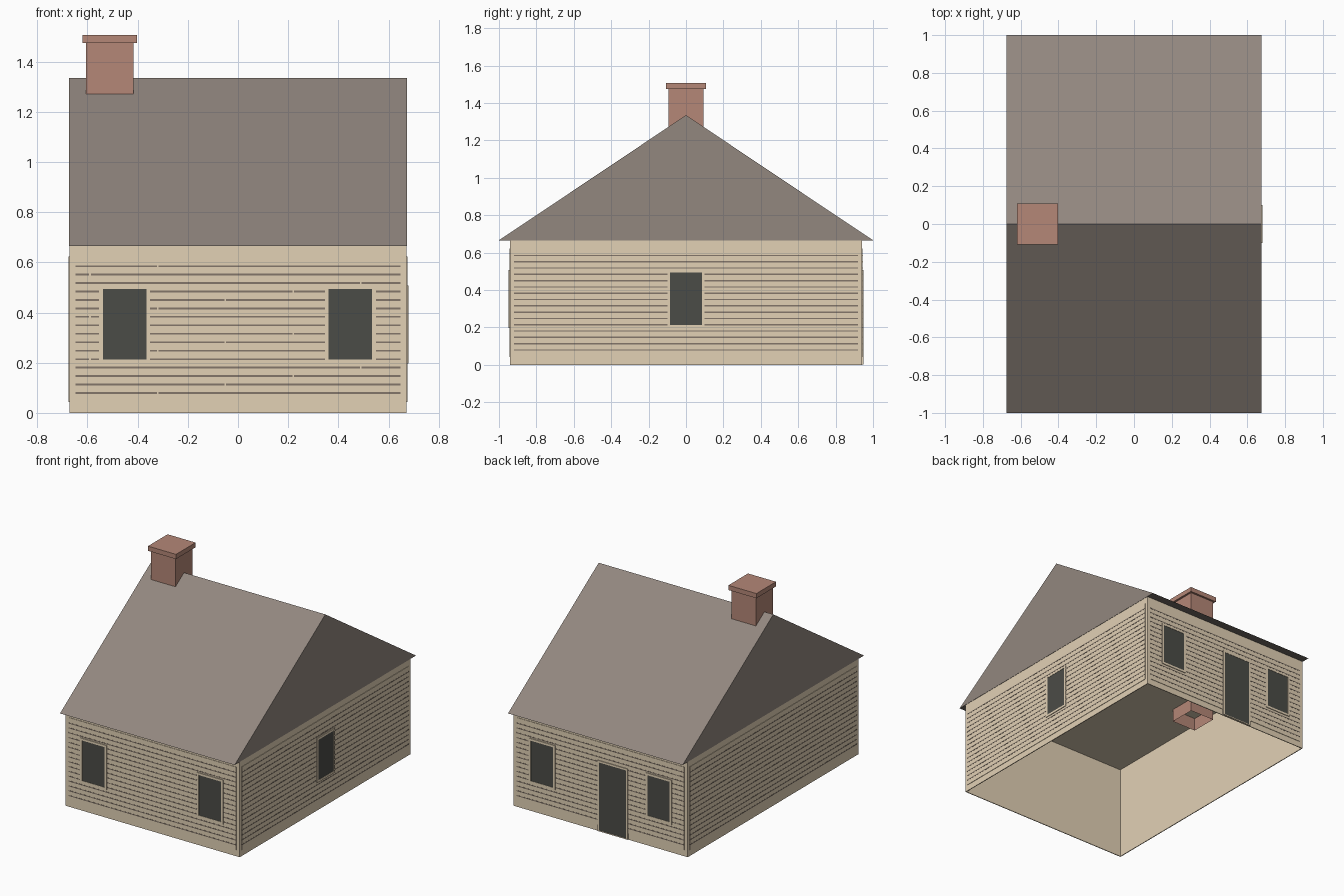
import bpy
import bmesh
from mathutils import Vector

cube = bpy.data.objects.get("Cube")
if cube:
    bpy.data.objects.remove(cube, do_unlink=True)


def material(name, hex_code):
    channels = [int(hex_code[i:i + 2], 16) / 255 for i in (0, 2, 4)]
    colour = [c / 12.92 if c <= 0.04045 else ((c + 0.055) / 1.055) ** 2.4 for c in channels] + [1]
    mat = bpy.data.materials.new(name)
    mat.use_nodes = True
    mat.diffuse_color = colour
    node = next(n for n in mat.node_tree.nodes if n.type == 'BSDF_PRINCIPLED')
    node.inputs["Base Color"].default_value = colour
    node.inputs["Roughness"].default_value = 0.9
    return mat


BEIGE = material("beige_siding", "e2d1b5")
CEILING = material("tan_ceiling", "d4c5af")
GROOVE = material("brown_groove", "83766a")
ROOF = material("grey_brown_roof", "92877f")
SOFFIT = material("dark_soffit", "6f6964")
BRICK = material("brick_red", "b58777")
GLASS = material("dark_opening", "4b4c47")


def add_object(name, bm, *mats):
    bmesh.ops.recalc_face_normals(bm, faces=bm.faces)
    mesh = bpy.data.meshes.new(name)
    bm.to_mesh(mesh)
    bm.free()
    for mat in mats:
        mesh.materials.append(mat)
    obj = bpy.data.objects.new(name, mesh)
    bpy.context.collection.objects.link(obj)
    return obj


def add_box(bm, low, high):
    low, high = Vector(low), Vector(high)
    verts = bmesh.ops.create_cube(bm, size=1)["verts"]
    for v in verts:
        v.co = (low + high) / 2 + v.co * (high - low)


def add_tube(bm, low, high):
    """Box without its top and bottom."""
    add_box(bm, low, high)
    bm.normal_update()
    caps = [f for f in bm.faces if abs(f.normal.z) > 0.9]
    bmesh.ops.delete(bm, geom=caps, context='FACES')


WX, WY, EAVE, RIDGE = 0.672, 0.941, 0.666, 1.335
SIDES = {"front": ("y", -1), "back": ("y", 1), "right": ("x", 1), "left": ("x", -1)}


def plate(bm, side, u, z, depth):
    """Thin box lying on one outer wall, sticking out by depth."""
    axis, sign = SIDES[side]
    wall = WY if axis == "y" else WX
    near, far = sorted((sign * wall, sign * (wall + depth)))
    if axis == "y":
        add_box(bm, (u[0], near, z[0]), (u[1], far, z[1]))
    else:
        add_box(bm, (near, u[0], z[0]), (far, u[1], z[1]))


# Walls: an open shell with a little thickness
bm = bmesh.new()
add_tube(bm, (-WX, -WY, 0), (WX, WY, EAVE))
walls = add_object("walls", bm, BEIGE)
walls.modifiers.new("thickness", 'SOLIDIFY').thickness = 0.008

# Roof: closed gable prism with a darker underside at the eaves
bm = bmesh.new()
ends = [[bm.verts.new((x, y, z)) for y, z in ((-1, EAVE), (1, EAVE), (0, RIDGE))]
        for x in (-0.674, 0.674)]
for end in ends:
    bm.faces.new(end)
for i in range(3):
    j = (i + 1) % 3
    face = bm.faces.new((ends[0][i], ends[0][j], ends[1][j], ends[1][i]))
    face.material_index = int(i == 0)
add_object("roof", bm, ROOF, SOFFIT)

# Ceiling inside the walls
bm = bmesh.new()
add_box(bm, (-WX + 0.008, -WY + 0.008, EAVE - 0.005), (WX - 0.008, WY - 0.008, EAVE - 0.001))
add_object("ceiling", bm, CEILING)

# Siding panels and the grooves between boards; long walls have staggered joints
ROWS, PITCH, TOP = 16, 0.0337, 0.585
JOINTS = (-0.32, -0.59, 0.49, 0.22, -0.05)
for side, (axis, sign) in SIDES.items():
    half = 0.647 if axis == "y" else 0.92
    panel, grooves = bmesh.new(), bmesh.new()
    plate(panel, side, (-half, half), (0.043, 0.623), 0.003)
    for row in range(ROWS):
        z = TOP - row * PITCH
        spans = [(-half, half)]
        if axis == "y":
            joint = JOINTS[row % len(JOINTS)]
            spans = [(-half, joint - 0.003), (joint + 0.003, half)]
        for u in spans:
            plate(grooves, side, u, (z - 0.0035, z + 0.0035), 0.004)
    add_object(side + "_siding", panel, BEIGE)
    add_object(side + "_siding_grooves", grooves, GROOVE)


# Windows and door: raised trim bars around a slightly recessed dark pane
def opening(name, side, centre, width, z0, z1, border, sill):
    trim, pane = bmesh.new(), bmesh.new()
    u0, u1 = centre - width / 2, centre + width / 2
    inner0, inner1, low, high = u0 + border, u1 - border, z0 + sill, z1 - border
    plate(trim, side, (u0, inner0), (z0, z1), 0.008)
    plate(trim, side, (inner1, u1), (z0, z1), 0.008)
    plate(trim, side, (inner0, inner1), (high, z1), 0.008)
    plate(trim, side, (inner0, inner1), (z0, low), 0.008)
    plate(pane, side, (inner0, inner1), (low, high), 0.006)
    add_object(name + "_trim", trim, BEIGE)
    add_object(name + "_pane", pane, GLASS)


for side in ("front", "back"):
    for label, x in (("left", 0.448), ("right", -0.452)):
        opening(f"{side}_{label}_window", side, x, 0.203, 0.197, 0.508, 0.015, 0.015)
opening("gable_window", "right", 0, 0.2, 0.197, 0.508, 0.015, 0.015)
opening("back_door", "back", -0.097, 0.235, 0.002, 0.495, 0.013, 0.006)

# Chimney: open shaft running through the roof, with a wider cap
CX = -0.511
bm = bmesh.new()
add_tube(bm, (CX - 0.094, -0.094, 0.57), (CX + 0.094, 0.094, 1.478))
add_object("chimney_shaft", bm, BRICK)
bm = bmesh.new()
add_box(bm, (CX - 0.108, -0.108, 1.474), (CX + 0.108, 0.108, 1.507))
add_object("chimney_cap", bm, BRICK)
